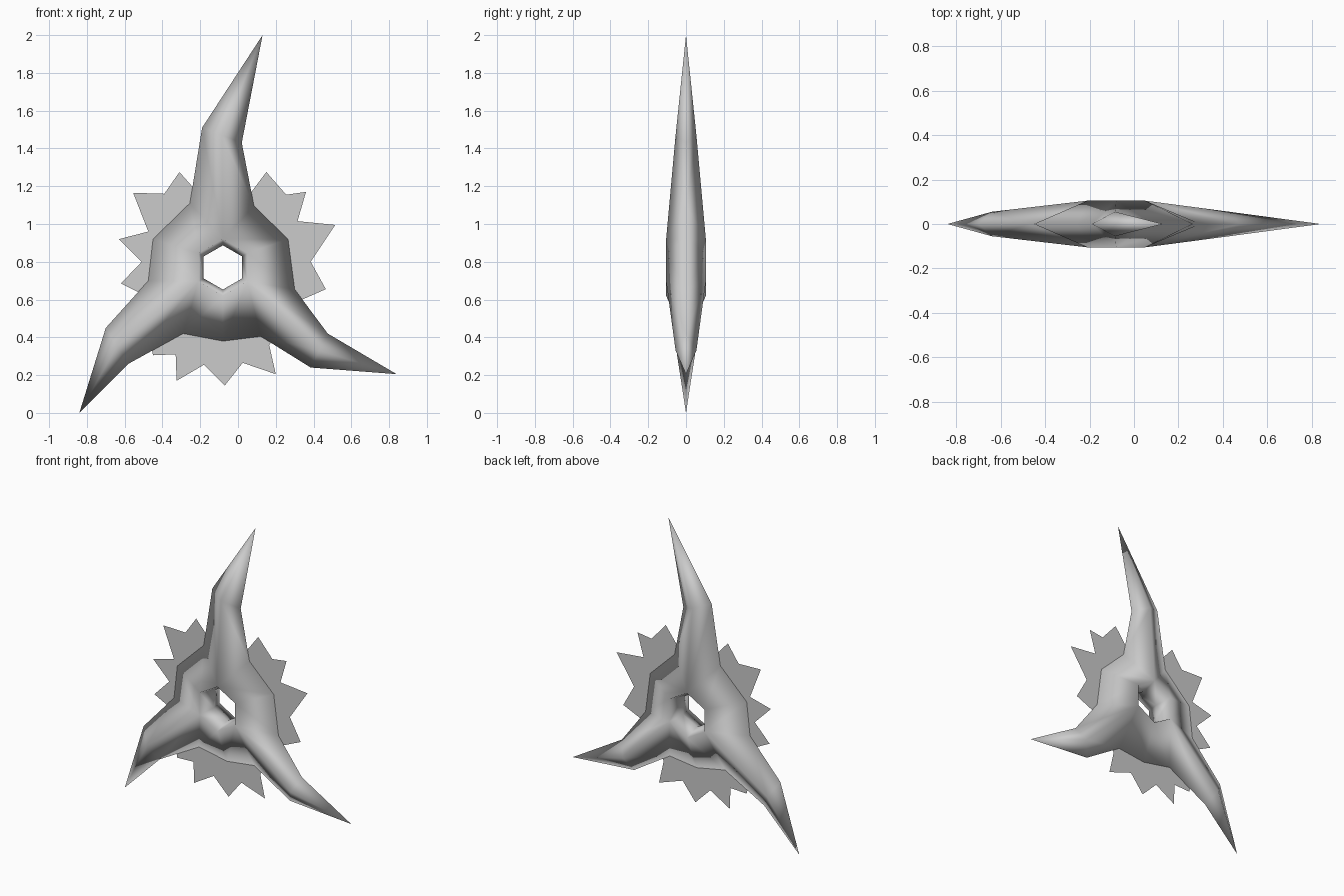
import bpy, bmesh
from math import sin, cos, pi, atan2
from mathutils import Vector

cube = bpy.data.objects.get("Cube")
if cube:
    bpy.data.objects.remove(cube)

CX, CZ = -0.08, 0.77          # centre of the hub
RIDGE_Y, MID_Y = 0.105, 0.055  # half thickness at hub and at blade bend

steel = bpy.data.materials.new("grey steel")
steel.use_nodes = True
grey = (0.6, 0.6, 0.6, 1)
steel.diffuse_color = grey
steel.node_tree.nodes["Principled BSDF"].inputs["Base Color"].default_value = grey


def make_object(name, bm):
    bmesh.ops.recalc_face_normals(bm, faces=bm.faces)
    mesh = bpy.data.meshes.new(name)
    bm.to_mesh(mesh)
    bm.free()
    mesh.materials.append(steel)
    obj = bpy.data.objects.new(name, mesh)
    bpy.context.collection.objects.link(obj)
    return obj


def ring_point(radius, angle, y=0):
    return Vector((CX + radius * cos(angle), y, CZ + radius * sin(angle)))


# Sharp outer edge, one row per blade: hub corner, root, bend, tip, bend, root
blades = [
    [(.265, .92), (.085, 1.095), (.02, 1.43), (.13, 2), (-.19, 1.51), (-.255, 1.11)],
    [(-.45, .92), (-.475, .70), (-.70, .45), (-.84, 0), (-.58, .26), (-.29, .42)],
    [(-.08, .38), (.12, .405), (.385, .24), (.84, .205), (.475, .42), (.30, .655)],
]

# Three bladed body with a diamond section and a hexagonal hole
bm = bmesh.new()
edge = [[bm.verts.new((x, 0, z)) for x, z in row] for row in blades]
angles = [pi / 6 + i * pi / 3 for i in range(6)]
hole = [bm.verts.new(ring_point(0.117, a)) for a in angles]
for side in (-1, 1):
    ridge = [bm.verts.new(ring_point(0.15, a, side * RIDGE_Y)) for a in angles]
    for i in range(6):
        j = (i + 1) % 6
        bm.faces.new((ridge[i], ridge[j], hole[j], hole[i]))
    for k, (hub, root_a, bend_a, tip, bend_b, root_b) in enumerate(edge):
        start, base, end = ridge[2 * k], ridge[2 * k + 1], ridge[(2 * k + 2) % 6]
        mid = bm.verts.new((bend_a.co + bend_b.co) / 2 + Vector((0, side * MID_Y, 0)))
        next_hub = edge[(k + 1) % 3][0]
        for face in ((hub, root_a, base, start), (root_a, bend_a, mid, base),
                     (bend_a, tip, mid), (tip, bend_b, mid),
                     (bend_b, root_b, base, mid), (root_b, next_hub, end, base)):
            bm.faces.new(face)
body = make_object("three_blade_body", bm)
body.data.shade_smooth()

# Flat toothed disc running through the middle of the body
teeth = [
    (.34, .60), (.465, .655), (.385, .80), (.515, .995), (.315, 1.015), (.36, 1.17),
    (.255, 1.155), (.15, 1.275), (.06, 1.155), (-.23, 1.185), (-.31, 1.275),
    (-.39, 1.16), (-.555, 1.165), (-.475, .96), (-.63, .92), (-.51, .80),
    (-.62, .685), (-.52, .635), (-.45, .305), (-.33, .31), (-.325, .17),
    (-.18, .255), (-.07, .145), (.025, .265), (.20, .205), (.165, .36),
]
bm = bmesh.new()
outer = [bm.verts.new((x, 0, z)) for x, z in teeth]
inner = [bm.verts.new(ring_point(0.2, atan2(z - CZ, x - CX))) for x, z in teeth]
for i in range(len(teeth)):
    j = (i + 1) % len(teeth)
    bm.faces.new((outer[i], outer[j], inner[j], inner[i]))
make_object("toothed_disc", bm)
